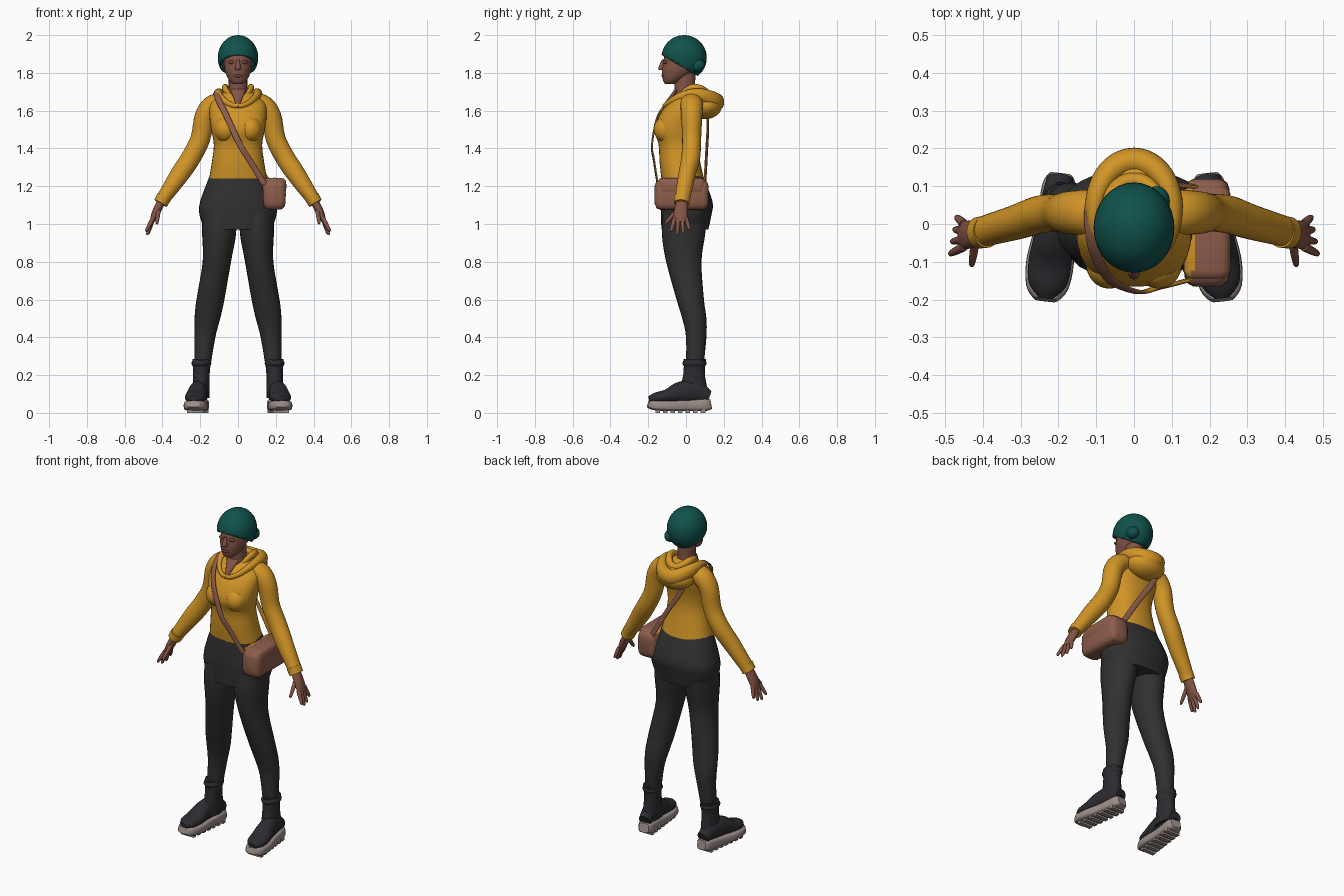
import bpy, bmesh, math
from mathutils import Vector, Matrix

default = bpy.data.objects.get("Cube")
if default:
    bpy.data.objects.remove(default, do_unlink=True)


def material(name, red, green, blue):
    mat = bpy.data.materials.new(name)
    mat.use_nodes = True
    mat.diffuse_color = (red, green, blue, 1)
    shader = mat.node_tree.nodes["Principled BSDF"]
    shader.inputs["Base Color"].default_value = mat.diffuse_color
    return mat


MUSTARD = material("mustard cloth", .64, .3, .02)
TEAL = material("teal knit", .005, .085, .07)
CHARCOAL = material("charcoal cloth", .03, .03, .03)
BOOT = material("boot black", .025, .025, .03)
SOLE = material("sole grey", .33, .27, .25)
LEATHER = material("brown leather", .27, .11, .07)
SKIN = material("skin", .23, .09, .06)
SHADE = material("dark skin", .16, .06, .045)
FORWARD, UP, SIDEWAYS = Vector((0, 1, 0)), Vector((0, 0, 1)), Vector((1, 0, 0))


def finish(name, bm, *materials):
    bmesh.ops.recalc_face_normals(bm, faces=bm.faces)
    mesh = bpy.data.meshes.new(name)
    for face in bm.faces:
        face.smooth = True
    bm.to_mesh(mesh)
    bm.free()
    for mat in materials:
        mesh.materials.append(mat)
    mesh.set_sharp_from_angle(angle=math.radians(50))
    obj = bpy.data.objects.new(name, mesh)
    bpy.context.scene.collection.objects.link(obj)
    return obj


def smooth_path(stations, steps):
    """Catmull-Rom curve through (x, y, z, width, depth) stations."""
    last = len(stations) - 1
    path = []
    for i in range(last):
        near = [stations[min(max(k, 0), last)] for k in range(i - 1, i + 3)]
        for step in range(steps):
            t = step / steps
            path.append([q + t / 2 * (r - p + t * (2*p - 5*q + 4*r - s + t * (3*q - p - 3*r + s)))
                         for p, q, r, s in zip(*near)])
    return path + [list(stations[last])]


def loft(name, stations, *materials, ref=FORWARD, centre=None, flat=False,
         sides=24, power=2, steps=4, side=1, rule=None):
    """Skin rounded rings along a path, with their depth along ref or away from centre."""
    path = smooth_path(stations, steps)
    points = [Vector(station[:3]) for station in path]
    bm = bmesh.new()
    rings = []
    for i, (point, station) in enumerate(zip(points, path)):
        ahead, behind = points[min(i + 1, len(points) - 1)], points[max(i - 1, 0)]
        tangent = UP if flat else (ahead - behind).normalized()
        depth = point - centre if centre else ref
        depth = (depth - tangent * depth.dot(tangent)).normalized()
        width = tangent.cross(depth)
        ring = []
        for k in range(sides):
            angle = math.tau * k / sides
            c, d = (math.copysign(abs(w) ** (2 / power), w) for w in (math.cos(angle), math.sin(angle)))
            p = point + width * c * station[3] + depth * d * station[4]
            ring.append(bm.verts.new((p.x * side, p.y, p.z)))
        rings.append(ring)
    for lower, upper in zip(rings, rings[1:]):
        for k in range(sides):
            j = (k + 1) % sides
            bm.faces.new((lower[k], lower[j], upper[j], upper[k]))
    bm.faces.new(rings[0])
    bm.faces.new(rings[-1])
    bmesh.ops.recalc_face_normals(bm, faces=bm.faces)
    if rule:
        for face in bm.faces:
            face.material_index = int(rule(face.calc_center_median(), face.normal))
    return finish(name, bm, *materials)


def level(z, half, front, back, x=0):
    """Level ring given by its half width and its front and back limits."""
    return (x, (front + back) / 2, z, half, (back - front) / 2)


def ball(name, mat, place, size, cut=None):
    bm = bmesh.new()
    bmesh.ops.create_uvsphere(bm, u_segments=32, v_segments=20, radius=1,
                              matrix=Matrix.Translation(place) @ Matrix.Diagonal((*size, 1)))
    if cut:
        bmesh.ops.bisect_plane(bm, geom=bm.verts[:] + bm.edges[:] + bm.faces[:],
                               plane_co=cut[0], plane_no=cut[1], clear_inner=True)
    return finish(name, bm, mat)


# Head, neck and face
loft("head", [level(1.742, .025, -.11, -.06), level(1.755, .042, -.12, -.03),
              level(1.79, .062, -.127, .03), level(1.84, .075, -.125, .08),
              level(1.95, .07, -.1, .07)], SKIN, flat=True)
loft("neck", [level(1.62, .065, -.05, .07), level(1.7, .05, -.06, .05),
              level(1.8, .05, -.06, .05)], SKIN, flat=True)
loft("neckline_skin", [(0, -.05, 1.71, .04, .01), (0, -.11, 1.63, .01, .01)], SKIN)
loft("nose", [level(1.87, .007, -.127, -.11), level(1.825, .016, -.147, -.11),
              level(1.814, .01, -.135, -.11)], SKIN, flat=True, sides=12)
ball("lips", SHADE, (0, -.12, 1.785), (.024, .01, .01))

# Knitted cap, cut lower at the back
cap = ball("knit_cap", TEAL, (0, -.01, 1.88), (.107, .12, .12), cut=((0, -.13, 1.895), (0, .5, .86)))
cap.modifiers.new("thickness", "SOLIDIFY").thickness = .014
ball("cap_fold", TEAL, (.06, .06, 1.84), (.035, .04, .035))

# Hooded jacket
loft("jacket_body", [level(1.24, .153, -.13, .095), level(1.33, .138, -.14, .075),
                     level(1.42, .128, -.145, .06), level(1.5, .142, -.166, .065),
                     level(1.58, .152, -.138, .085), level(1.64, .145, -.095, .095),
                     level(1.685, .1, -.05, .085), level(1.705, .055, -.03, .07)],
     MUSTARD, flat=True, sides=36, power=2.3)


def hood_fold(name, half, reach, middle, height, thin, thick):
    """Closed roll of cloth round the neck, thickest at the back."""
    roll = []
    for i in range(25):
        angle = math.tau * i / 24
        back = (1 - math.cos(angle)) / 2
        radius = thin + (thick - thin) * back
        roll.append((half * math.sin(angle), middle - reach * math.cos(angle),
                     height + .05 * math.sin(angle) ** 2 + .02 * back, radius, radius * 1.25))
    loft(name, roll, MUSTARD, ref=UP, steps=2)


hood_fold("hood_outer_fold", .105, .14, .025, 1.625, .01, .037)
hood_fold("hood_inner_fold", .07, .08, .035, 1.66, .01, .022)
ball("hood_pouch", MUSTARD, (0, .1, 1.625), (.115, .09, .07))

# Skirt
loft("skirt", [level(.97, .178, -.13, .118), level(1.05, .204, -.133, .135),
               level(1.12, .2, -.133, .14), level(1.255, .15, -.122, .09)],
     CHARCOAL, flat=True, sides=36, power=2.3)


def shoe(y, half, low, high):
    """Upright ring of a foot whose toes point slightly outwards."""
    return (.21 - .12 * y, y, (low + high) / 2, half, (high - low) / 2)


# Limbs and paired parts, mirrored
for side, label in ((1, "left"), (-1, "right")):
    ball(label + "_eye", SHADE, (side * .032, -.109, 1.856), (.018, .012, .01))
    ball(label + "_bust", MUSTARD, (side * .065, -.105, 1.5), (.062, .066, .068))

    loft(label + "_sleeve", [(.06, .025, 1.645, .05, .06), (.13, .03, 1.63, .055, .06),
                             (.175, .03, 1.57, .054, .056), (.2, .03, 1.45, .052, .05),
                             (.25, .025, 1.35, .052, .05), (.31, .005, 1.26, .05, .046),
                             (.407, -.022, 1.118, .035, .04)], MUSTARD, side=side)
    loft(label + "_cuff", [(.39, -.02, 1.145, .04, .043), (.41, -.023, 1.11, .038, .042)],
         MUSTARD, side=side)

    loft(label + "_legging", [level(1.06, .09, -.12, .11, x=.1), level(.95, .09, -.128, .102, x=.1),
                              level(.8, .075, -.105, .082, x=.112), level(.6, .074, -.05, .095, x=.146),
                              level(.5, .068, -.02, .108, x=.162), level(.4, .055, 0, .108, x=.175),
                              level(.22, .04, 0, .09, x=.19)], CHARCOAL, flat=True, side=side)

    loft(label + "_boot_shaft", [level(.08, .045, -.045, .125, x=.197), level(.2, .044, -.015, .1, x=.194),
                                 level(.285, .048, -.012, .106, x=.194)], BOOT, flat=True, side=side)
    loft(label + "_boot_collar", [level(.245, .045, -.01, .1, x=.194), level(.262, .053, -.02, .11, x=.194),
                                  level(.28, .045, -.01, .1, x=.194)], BOOT, flat=True, side=side)
    loft(label + "_boot_foot", [shoe(-.195, .02, .06, .09), shoe(-.16, .05, .05, .108),
                                shoe(-.1, .057, .05, .125), shoe(-.03, .05, .05, .165),
                                shoe(.05, .045, .05, .17), shoe(.12, .035, .05, .12)],
         BOOT, ref=UP, side=side)
    loft(label + "_sole", [shoe(-.2, .03, .03, .065), shoe(-.17, .055, .015, .066),
                           shoe(-.1, .063, .01, .065), shoe(0, .05, .01, .067),
                           shoe(.1, .045, .01, .075), shoe(.13, .03, .02, .073)],
         SOLE, ref=UP, power=4, side=side)

    # Tread lugs
    bm = bmesh.new()
    for i in range(7):
        y = -.15 + i * .04
        bmesh.ops.create_cube(bm, size=1, matrix=Matrix.Translation((side * (.21 - .12 * y), y, .012))
                              @ Matrix.Diagonal((.085, .024, .024, 1)))
    finish(label + "_tread", bm, SOLE)

    # Hand with a fan of fingers and a thumb
    loft(label + "_palm", [(.4, -.02, 1.13, .022, .03), (.435, -.028, 1.06, .021, .037),
                           (.457, -.03, 1.01, .011, .037)], SKIN, side=side)
    digits = [("thumb", Vector((.42, -.045, 1.075)), Vector((.43, -.112, 1)))]
    for i, name in enumerate(("index", "middle", "ring", "little")):
        length = .07 + .02 * math.sin(i * 1.2)
        base = Vector((.45, -.06 + .02 * i, 1.03))
        digits.append((name, base, base + Vector((.038 - .006 * i, .013 * i - .02, -length))))
    for name, base, tip in digits:
        loft(f"{label}_{name}_finger", [(*base, .012, .012), (*base.lerp(tip, .5), .011, .011),
                                        (*base.lerp(tip, .9), .008, .008), (*tip, .003, .003)],
             SKIN, ref=SIDEWAYS, side=side, sides=10)


def lining(place, normal):
    """Cloth shows along the inner top edge of the bag."""
    return normal.z > .6 and place.x < .155


# Shoulder bag with a lid
for name, length, z, half, tall in (("bag", .285, 1.155, .06, .08), ("bag_lid", .25, 1.2, .063, .045)):
    sections = []
    for end, full in ((-1, .6), (-.93, .9), (-.8, 1), (.8, 1), (.93, .9), (1, .6)):
        sections.append((.193, -.023 + end * length / 2, z, half * full, tall * full))
    loft(name, sections, LEATHER, MUSTARD, ref=UP, power=4, steps=1, rule=lining)

# Strap across the body, leather outside and cloth inside
CHEST = Vector((0, 0, 1.42))
route = [(.14, -.15, 1.21), (.06, -.17, 1.34), (.01, -.18, 1.42), (-.06, -.15, 1.57),
         (-.1, -.085, 1.65), (-.115, -.02, 1.69), (-.115, .05, 1.69), (-.09, .105, 1.64),
         (-.03, .115, 1.52), (.05, .11, 1.4), (.16, .1, 1.22)]
loft("bag_strap", [(*point, .016, .005) for point in route], LEATHER, MUSTARD, centre=CHEST, sides=12,
     power=3, rule=lambda place, normal: normal.dot((place - CHEST).normalized()) < .35)
